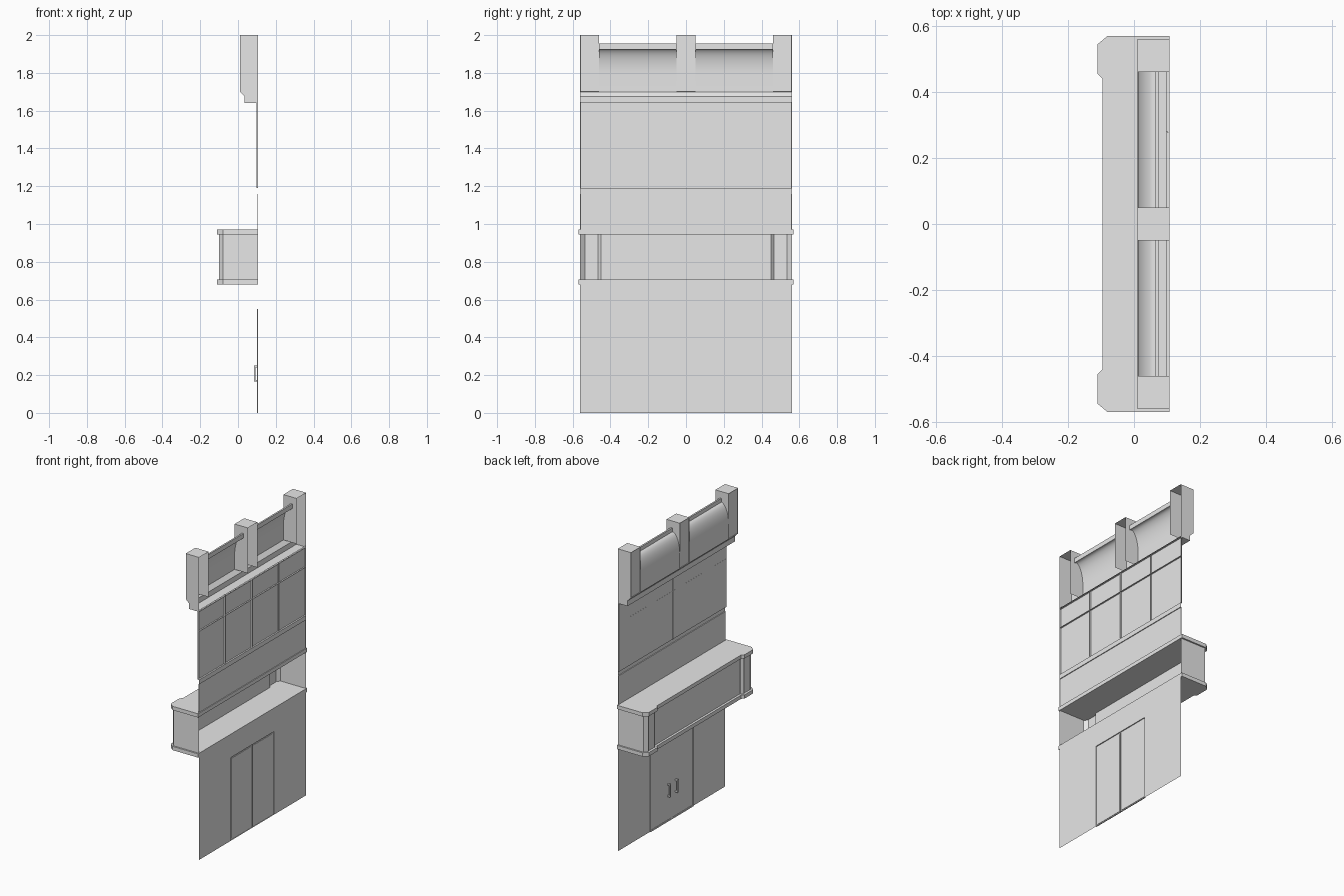
import bpy, bmesh, math

cube = bpy.data.objects.get("Cube")
if cube:
    bpy.data.objects.remove(cube, do_unlink=True)

grey = bpy.data.materials.new("plain_grey")
grey.use_nodes = True
grey.diffuse_color = (0.8, 0.8, 0.8, 1)
grey.node_tree.nodes["Principled BSDF"].inputs["Base Color"].default_value = (0.8, 0.8, 0.8, 1)

BACK, FRONT, HALF = 0.107, 0.01, 0.56


def finish(bm, name, smooth=False):
    bmesh.ops.remove_doubles(bm, verts=bm.verts, dist=0.00005)
    mesh = bpy.data.meshes.new(name)
    bm.to_mesh(mesh)
    bm.free()
    mesh.materials.append(grey)
    if smooth:
        mesh.shade_smooth()
    obj = bpy.data.objects.new(name, mesh)
    bpy.context.collection.objects.link(obj)
    return obj


def face(bm, points):
    return bm.faces.new([bm.verts.new(p) for p in points])


def panel(bm, faces, margin, depth):
    """Frame each face with a flat margin, then raise or sink its middle."""
    bmesh.ops.inset_individual(bm, faces=faces, thickness=margin, depth=0)
    bmesh.ops.inset_individual(bm, faces=faces, thickness=0.0003, depth=depth)


def row(bm, ys, z0, z1):
    """Row of wall cells looking towards -x."""
    return [face(bm, [(BACK, b, z0), (BACK, a, z0), (BACK, a, z1), (BACK, b, z1)])
            for a, b in zip(ys, ys[1:])]


def sweep(bm, profile, y0, y1):
    """Open sheet from an xz profile drawn out along y."""
    for (xa, za), (xb, zb) in zip(profile, profile[1:]):
        face(bm, [(xa, y1, za), (xa, y0, za), (xb, y0, zb), (xb, y1, zb)])


def walls(bm, outline, z0, z1):
    """Upright walls along an xy outline, open at the back."""
    return [face(bm, [(*a, z0), (*b, z0), (*b, z1), (*a, z1)])
            for a, b in zip(outline, outline[1:])]


def box(bm, x0, x1, y0, y1, z0, z1):
    made = bmesh.ops.create_cube(bm, size=1)["verts"]
    for v in made:
        v.co = (x1 if v.co.x > 0 else x0, y1 if v.co.y > 0 else y0, z1 if v.co.z > 0 else z0)


def ledge_outline(grow):
    """Counter outline with two projecting, chamfered ends."""
    half = [(BACK, HALF + grow), (-0.08, HALF + grow), (-0.1 - grow, 0.535 + grow),
            (-0.1 - grow, 0.465 - grow), (-0.085 - grow, 0.45 - grow)]
    return half + [(x, -y) for x, y in reversed(half)]


# Lower wall with a pair of doors
bm = bmesh.new()
cells = row(bm, [-HALF, -0.225, 0, 0.225, HALF], 0, 0.55)
row(bm, [-HALF, HALF], 0.55, 0.68)
panel(bm, cells[1:3], 0.002, 0.006)
panel(bm, cells[1:3], 0.014, -0.003)
finish(bm, "lower_wall_and_doors")

# Door handles
for side, name in ((1, "left"), (-1, "right")):
    bm = bmesh.new()
    y = side * 0.04
    box(bm, 0.085, 0.092, y - 0.006, y + 0.006, 0.165, 0.25)
    for z in (0.165, 0.241):
        box(bm, 0.09, 0.104, y - 0.006, y + 0.006, z, z + 0.009)
    finish(bm, name + "_door_handle")

# Counter: hollow body between two slabs
bm = bmesh.new()
body = walls(bm, ledge_outline(0), 0.705, 0.945)
panel(bm, [body[i] for i in (2, 4, 6)], 0.014, -0.005)
finish(bm, "counter_body")
for name, z0, z1 in (("counter_top", 0.945, 0.97), ("counter_base", 0.68, 0.705)):
    bm = bmesh.new()
    outline = ledge_outline(0.01)
    walls(bm, outline + outline[:1], z0, z1)
    face(bm, [(*p, z1) for p in outline])
    face(bm, [(*p, z0) for p in reversed(outline)])
    finish(bm, name)

# Upper wall: long splash panel and two rows of panes
bm = bmesh.new()
whole = [-HALF, HALF]
quarters = [-HALF, -0.283, 0, 0.278, HALF]
panel(bm, row(bm, whole, 0.97, 1.16), 0.02, 0.005)
row(bm, whole, 1.16, 1.19)
for z0, z1 in ((1.19, 1.51), (1.51, 1.645)):
    panel(bm, row(bm, quarters, z0, z1), 0.008, 0.01)
finish(bm, "upper_wall_panes")

# Cornice under the top section
bm = bmesh.new()
cornice = [(BACK, 1.64), (0.035, 1.64), (0.035, 1.675), (FRONT, 1.70)]
sweep(bm, cornice, -HALF, HALF)
ends = cornice + [(BACK, 1.70)]
face(bm, [(x, HALF, z) for x, z in reversed(ends)])
face(bm, [(x, -HALF, z) for x, z in ends])
finish(bm, "cornice")

# Three posts, open at the back, with sunken front panels
for name, y0, y1 in (("right_post", 0.46, HALF), ("middle_post", -0.05, 0.05),
                     ("left_post", -HALF, -0.46)):
    bm = bmesh.new()
    outline = [(BACK, y1), (FRONT, y1), (FRONT, y0), (BACK, y0)]
    sides = walls(bm, outline, 1.70, 2)
    face(bm, [(*p, 2) for p in outline])
    panel(bm, [sides[1]], 0.018, -0.005)
    finish(bm, name)

# Rounded hoods between the posts, each with a rail on top
arc = [math.radians(a) for a in range(0, 91, 9)]
hood = [(FRONT, 1.70)] + [(0.065 - 0.055 * math.cos(a), 1.79 + 0.14 * math.sin(a)) for a in arc]
for name, y0, y1 in (("right", 0.05, 0.46), ("left", -0.46, -0.05)):
    bm = bmesh.new()
    sweep(bm, hood, y0, y1)
    finish(bm, name + "_hood", smooth=True)
    bm = bmesh.new()
    box(bm, 0.064, 0.075, y0, y1, 1.925, 1.955)
    finish(bm, name + "_hood_rail")
